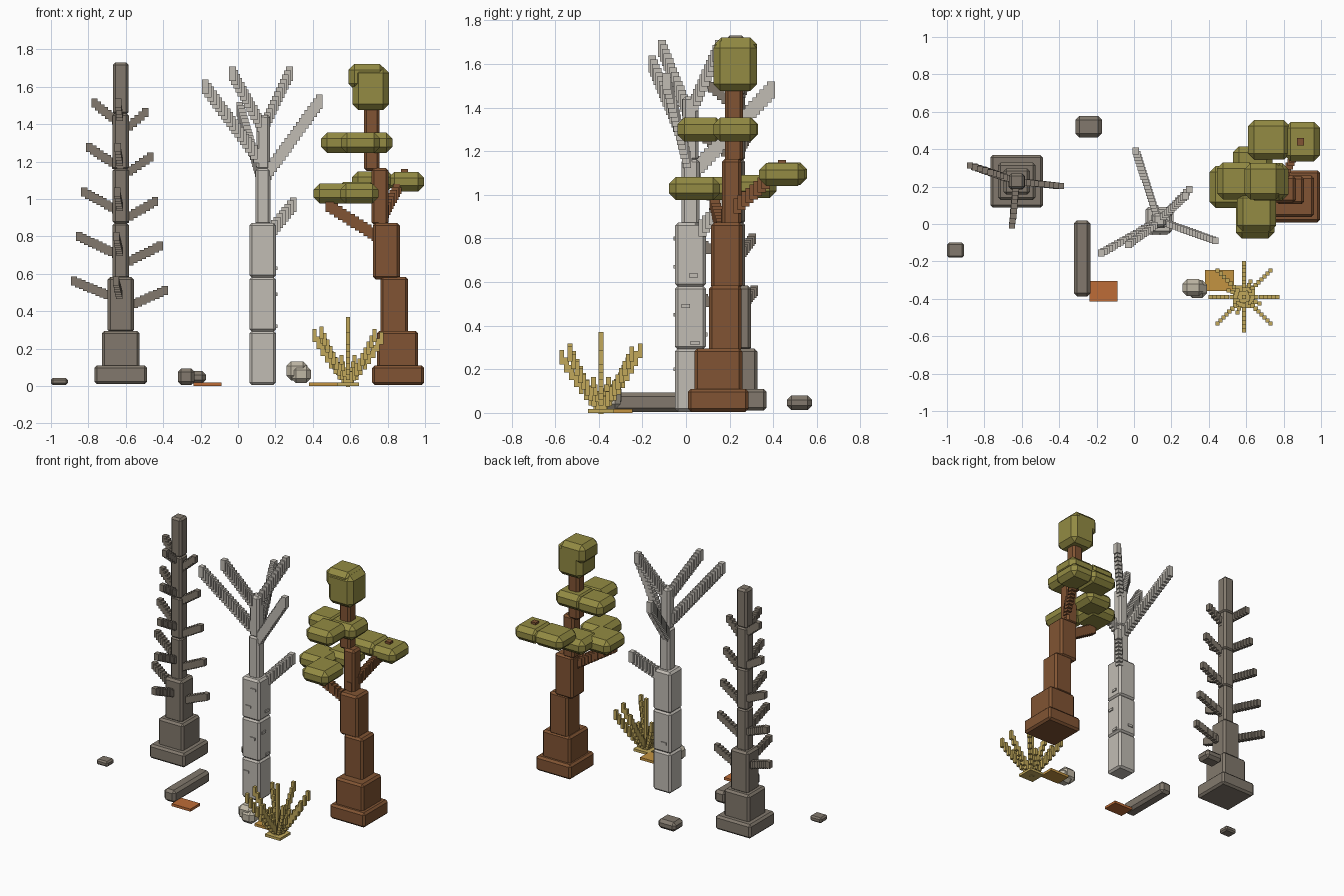
import bpy, bmesh, math
from mathutils import Vector, Matrix

if "Cube" in bpy.data.objects:
    bpy.data.objects.remove(bpy.data.objects["Cube"], do_unlink=True)


def material(name, hexcode):
    rgb = [int(hexcode[i:i + 2], 16) / 255 for i in (0, 2, 4)]
    col = [((c + 0.055) / 1.055) ** 2.4 for c in rgb] + [1]
    m = bpy.data.materials.new(name)
    m.use_nodes = True
    m.diffuse_color = col
    bsdf = next(n for n in m.node_tree.nodes if n.type == 'BSDF_PRINCIPLED')
    bsdf.inputs["Base Color"].default_value = col
    bsdf.inputs["Roughness"].default_value = 0.9
    return m


GREY = material("grey dead wood", "82796d")
PALE = material("pale bark", "c1bcb4")
BROWN = material("brown bark", "815433")
LEAF = material("olive leaf", "938b43")
STRAW = material("straw yellow", "c2a95b")
STONE = material("pale stone", "bfb7a5")
ORANGE = material("orange leaf litter", "bd6c37")
OCHRE = material("ochre leaf litter", "c49441")


def add_block(bm, lo, hi, chamfer=0.0):
    """Box between two corners with chamfered edges."""
    lo, hi = Vector(lo), Vector(hi)
    size = hi - lo
    mat = Matrix.Translation((lo + hi) / 2) @ Matrix.Diagonal((*size, 1))
    verts = bmesh.ops.create_cube(bm, size=1, matrix=mat)["verts"]
    if chamfer:
        edges = list({e for v in verts for e in v.link_edges})
        bmesh.ops.bevel(bm, geom=edges, offset=chamfer, segments=1,
                        affect='EDGES', clamp_overlap=True)


def finish(bm, name, mat):
    me = bpy.data.meshes.new(name)
    bm.to_mesh(me)
    bm.free()
    me.materials.append(mat)
    ob = bpy.data.objects.new(name, me)
    bpy.context.collection.objects.link(ob)
    return ob


def blocks(name, mat, boxes, chamfer):
    """Object from (x0, x1, y0, y1, z0, z1) boxes."""
    bm = bmesh.new()
    for x0, x1, y0, y1, z0, z1 in boxes:
        add_block(bm, (x0, y0, z0), (x1, y1, z1), chamfer)
    return finish(bm, name, mat)


def trunk(name, mat, sections, chamfer):
    """Stacked square sections: (x, y, half width, z0, z1)."""
    return blocks(name, mat, [(x - h, x + h, y - h, y + h, a, b)
                              for x, y, h, a, b in sections], chamfer)


def add_twig(bm, start, end, width, height, step=0.026, bend=1.0):
    """Row of small upright blocks climbing from start to end."""
    a, b = Vector(start), Vector(end)
    half = Vector((width, width, height)) / 2
    n = max(2, round((b - a).length / step))
    for i in range(n + 1):
        t = i / n
        p = a.lerp(b, t)
        p.z = a.z + (b.z - a.z) * t ** bend
        add_block(bm, p - half, p + half)


# Grey dead tree
gx, gy = -0.627, 0.228
trunk("dead_tree_trunk", GREY, [
    (gx, gy, 0.141, 0.01, 0.11), (gx, gy, 0.1, 0.09, 0.295),
    (gx, gy, 0.07, 0.285, 0.583), (gx, gy, 0.043, 0.57, 0.875),
    (gx, gy, 0.043, 0.865, 1.165), (gx, gy, 0.043, 1.155, 1.46),
    (gx, gy, 0.042, 1.45, 1.73)], 0.014)
bm = bmesh.new()
for k in range(5):
    z = 0.47 + 0.238 * k
    r = 1 - 0.11 * k
    for dx, dy, dz in ((-0.25, 0.085, 0.0), (0.235, -0.025, -0.05), (-0.025, -0.235, 0.0)):
        start = (gx + dx * 0.12, gy + dy * 0.12, z + dz)
        end = (gx + dx * r, gy + dy * r, z + dz + 0.09)
        add_twig(bm, start, end, 0.034, 0.048)
finish(bm, "dead_tree_branches", GREY)

# Pale bare tree
px, py = 0.132, 0.02
trunk("pale_tree_trunk", PALE, [
    (px, py, 0.071, 0.005, 0.295), (px, py, 0.071, 0.29, 0.583),
    (px, py, 0.071, 0.578, 0.872), (px + 0.002, py, 0.041, 0.86, 1.165),
    (px + 0.003, py, 0.037, 1.155, 1.45)], 0.014)
bm = bmesh.new()
for start, end in (
        ((0.10, 0.0, 1.23), (-0.175, -0.155, 1.60)),
        ((0.12, 0.0, 1.40), (-0.03, -0.11, 1.67)),
        ((0.145, 0.03, 1.40), (0.275, 0.15, 1.67)),
        ((0.16, 0.01, 1.14), (0.435, -0.09, 1.52)),
        ((0.12, 0.05, 1.12), (0.01, 0.39, 1.48)),
        ((0.18, 0.06, 0.83), (0.295, 0.185, 0.97))):
    add_twig(bm, start, end, 0.036, 0.078)
finish(bm, "pale_tree_branches", PALE)

# Small raised bark scars
bm = bmesh.new()
for dx, dy, z in ((1, 0.3, 0.32), (1, -0.3, 0.49), (1, 0.2, 0.63), (-0.4, -1, 0.2),
                  (0.3, -1, 0.45), (-0.2, -1, 0.67), (0.4, -1, 0.8), (-0.3, 1, 0.36)):
    c = Vector((px + 0.071 * dx, py + 0.071 * dy, z))
    h = Vector((0.007, 0.02, 0.009)) if abs(dx) == 1 else Vector((0.02, 0.007, 0.009))
    add_block(bm, c - h, c + h)
finish(bm, "pale_tree_scars", PALE)

# Brown leafy tree, leaning toward its crown
trunk("leafy_tree_trunk", BROWN, [
    (0.856, 0.148, 0.139, 0.005, 0.11), (0.852, 0.148, 0.11, 0.09, 0.295),
    (0.836, 0.18, 0.074, 0.28, 0.583), (0.793, 0.186, 0.072, 0.57, 0.872),
    (0.759, 0.21, 0.045, 0.86, 1.165), (0.715, 0.22, 0.042, 1.15, 1.5)], 0.014)
bm = bmesh.new()
add_twig(bm, (0.76, 0.18, 0.79), (0.49, 0.13, 0.96), 0.045, 0.06)
add_twig(bm, (0.77, 0.18, 0.9), (0.89, 0.44, 1.125), 0.038, 0.07)
finish(bm, "leafy_tree_branches", BROWN)

# Foliage clumps
blocks("foliage_top", LEAF, [
    (0.59, 0.79, 0.13, 0.325, 1.585, 1.722),
    (0.612, 0.808, 0.125, 0.325, 1.475, 1.705)], 0.032)
blocks("foliage_middle", LEAF, [
    (0.445, 0.65, 0.13, 0.33, 1.245, 1.355),
    (0.61, 0.825, 0.125, 0.325, 1.245, 1.355),
    (0.55, 0.76, -0.04, 0.17, 1.245, 1.355)], 0.032)
blocks("foliage_lower", LEAF, [
    (0.405, 0.63, 0.085, 0.31, 0.975, 1.082),
    (0.545, 0.75, -0.078, 0.155, 0.975, 1.082),
    (0.53, 0.74, 0.21, 0.415, 0.985, 1.09),
    (0.61, 0.835, 0.345, 0.555, 1.045, 1.148),
    (0.805, 0.995, 0.335, 0.545, 1.04, 1.145)], 0.032)

# Straw shrub: stems fanning out and curving up
cx, cy = 0.588, -0.39
bm = bmesh.new()
add_block(bm, (cx - 0.06, cy - 0.06, 0), (cx + 0.06, cy + 0.06, 0.018))
add_twig(bm, (cx, cy, 0.03), (cx, cy, 0.335), 0.022, 0.07, 0.045)
for k in range(8):
    ang = k * math.pi / 4
    reach = 0.18 if k % 2 == 0 else 0.2
    tip = (cx + reach * math.cos(ang), cy + reach * math.sin(ang), 0.255 + 0.015 * (k % 3))
    add_twig(bm, (cx, cy, 0.03), tip, 0.022, 0.068, 0.036, 1.3)
    side = ang + math.pi / 8
    tip = (cx + 0.09 * math.cos(side), cy + 0.09 * math.sin(side), 0.14)
    if k % 2:
        add_twig(bm, (cx, cy, 0.03), tip, 0.022, 0.05, 0.036, 1.3)
finish(bm, "straw_shrub", STRAW)

# Ground clutter
blocks("pale_stone", STONE, [
    (0.258, 0.372, -0.385, -0.295, 0.03, 0.132),
    (0.285, 0.39, -0.395, -0.3, 0.015, 0.11)], 0.025)
blocks("fallen_log", GREY, [(-0.322, -0.232, -0.388, 0.02, 0.005, 0.093)], 0.018)
blocks("back_rock", GREY, [(-0.312, -0.172, 0.463, 0.577, 0.013, 0.08)], 0.02)
blocks("left_rock", GREY, [(-1.0, -0.91, -0.18, -0.1, 0.005, 0.043)], 0.01)
blocks("orange_litter", ORANGE, [(-0.237, -0.087, -0.415, -0.305, 0, 0.018)], 0)
blocks("ochre_litter", OCHRE, [(0.38, 0.535, -0.357, -0.245, 0, 0.018)], 0)
